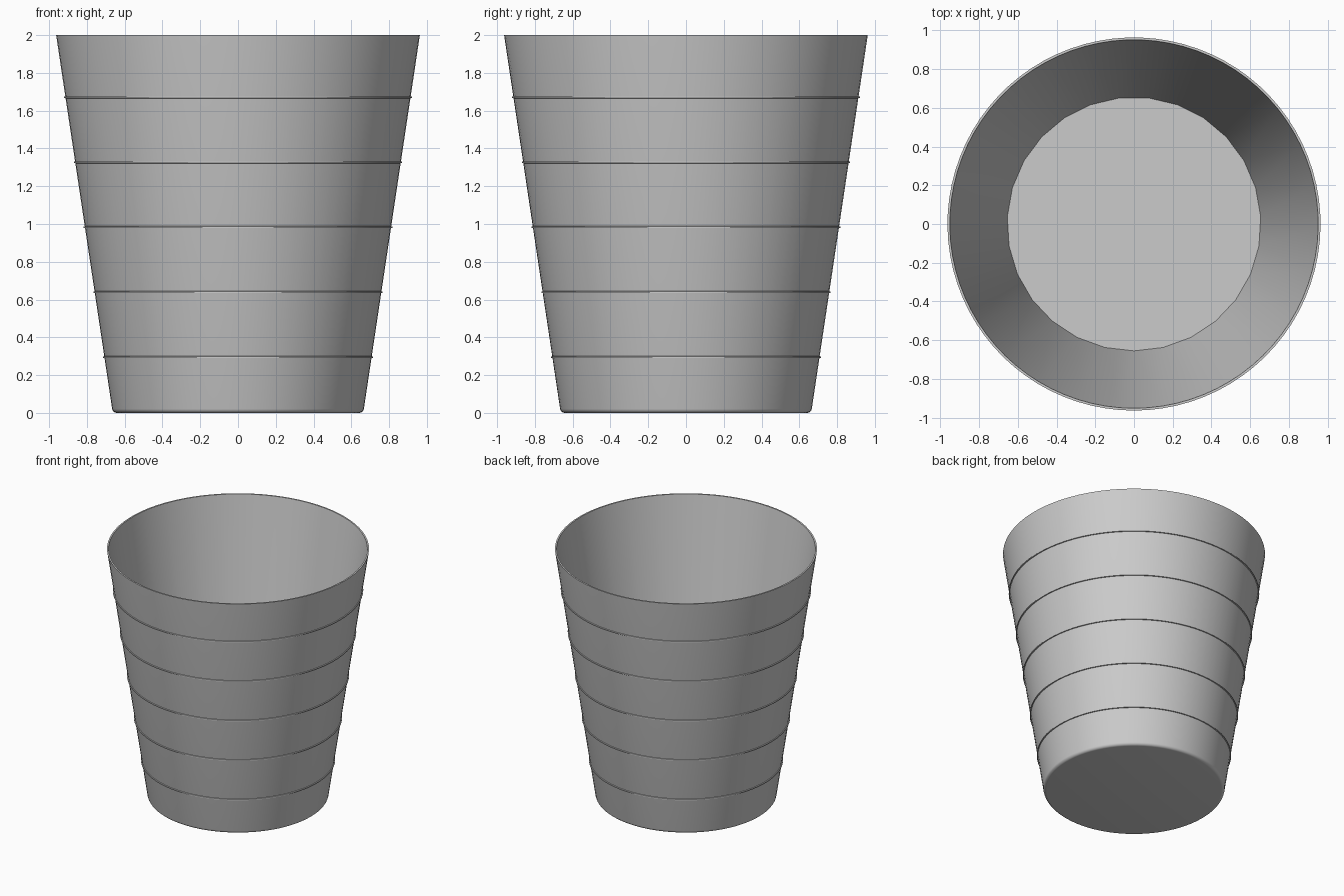
import bpy, bmesh, math

SIDES = 81          # sides of the round wall
FLOOR_SIDES = 27    # coarser inner floor

old = bpy.data.objects.get("Cube")
if old:
    bpy.data.objects.remove(old, do_unlink=True)

grey = bpy.data.materials.new("light grey plastic")
grey.use_nodes = True
colour = (0.6, 0.6, 0.6, 1)
grey.diffuse_color = colour
grey.node_tree.nodes["Principled BSDF"].inputs["Base Color"].default_value = colour


def wall_radius(z):
    return 0.663 + 0.15 * z


def ring(bm, r, z, sides=SIDES):
    step = 2 * math.pi / sides
    return [bm.verts.new((r * math.cos(i * step - math.pi / 2),
                          r * math.sin(i * step - math.pi / 2), z))
            for i in range(sides)]


def bridge(bm, a, b):
    n = len(a)
    for i in range(n):
        j = (i + 1) % n
        bm.faces.new((a[i], a[j], b[j], b[i]))


def finish(bm, name):
    bmesh.ops.recalc_face_normals(bm, faces=bm.faces)
    mesh = bpy.data.meshes.new(name)
    bm.to_mesh(mesh)
    bm.free()
    obj = bpy.data.objects.new(name, mesh)
    bpy.context.collection.objects.link(obj)
    mesh.materials.append(grey)
    bpy.ops.object.select_all(action="DESELECT")
    obj.select_set(True)
    bpy.context.view_layer.objects.active = obj
    bpy.ops.object.shade_smooth_by_angle(angle=math.radians(35))


# Cup: underside, rounded foot, tapered wall, thin rim
bm = bmesh.new()
fillet = 0.025
profile = []
for k in range(6):
    a = math.radians(-90 + 81 * k / 5)
    centre = wall_radius(fillet) - fillet
    profile.append((centre + fillet * math.cos(a), fillet + fillet * math.sin(a)))
profile += [(wall_radius(2), 2), (wall_radius(2) - 0.012, 2)]
rings = [ring(bm, r, z) for r, z in profile]
for a, b in zip(rings, rings[1:]):
    bridge(bm, a, b)
bm.faces.new(rings[0])

# Inside wall fans from the fine rim down to the coarser floor
rim = rings[-1]
floor = ring(bm, 0.655, 0.02, FLOOR_SIDES)
ratio = SIDES // FLOOR_SIDES
half = ratio // 2
for i in range(FLOOR_SIDES):
    j = (i + 1) % FLOOR_SIDES
    for k in range(-half, half + 1):
        s = i * ratio + k
        if k < half:
            bm.faces.new((floor[i], rim[s % SIDES], rim[(s + 1) % SIDES]))
        else:
            bm.faces.new((floor[i], rim[s % SIDES], rim[(s + 1) % SIDES], floor[j]))
bm.faces.new(floor)
finish(bm, "cup_body")

# Five fine raised bands round the outside
for n in range(5):
    z = 0.295 + 0.344 * n
    r = wall_radius(z)
    bm = bmesh.new()
    section = [(r - 0.004, z - 0.006), (r + 0.007, z - 0.004),
               (r + 0.007, z + 0.004), (r - 0.004, z + 0.006)]
    loops = [ring(bm, *p) for p in section]
    for a, b in zip(loops, loops[1:] + loops[:1]):
        bridge(bm, a, b)
    finish(bm, f"band_{n + 1}")
